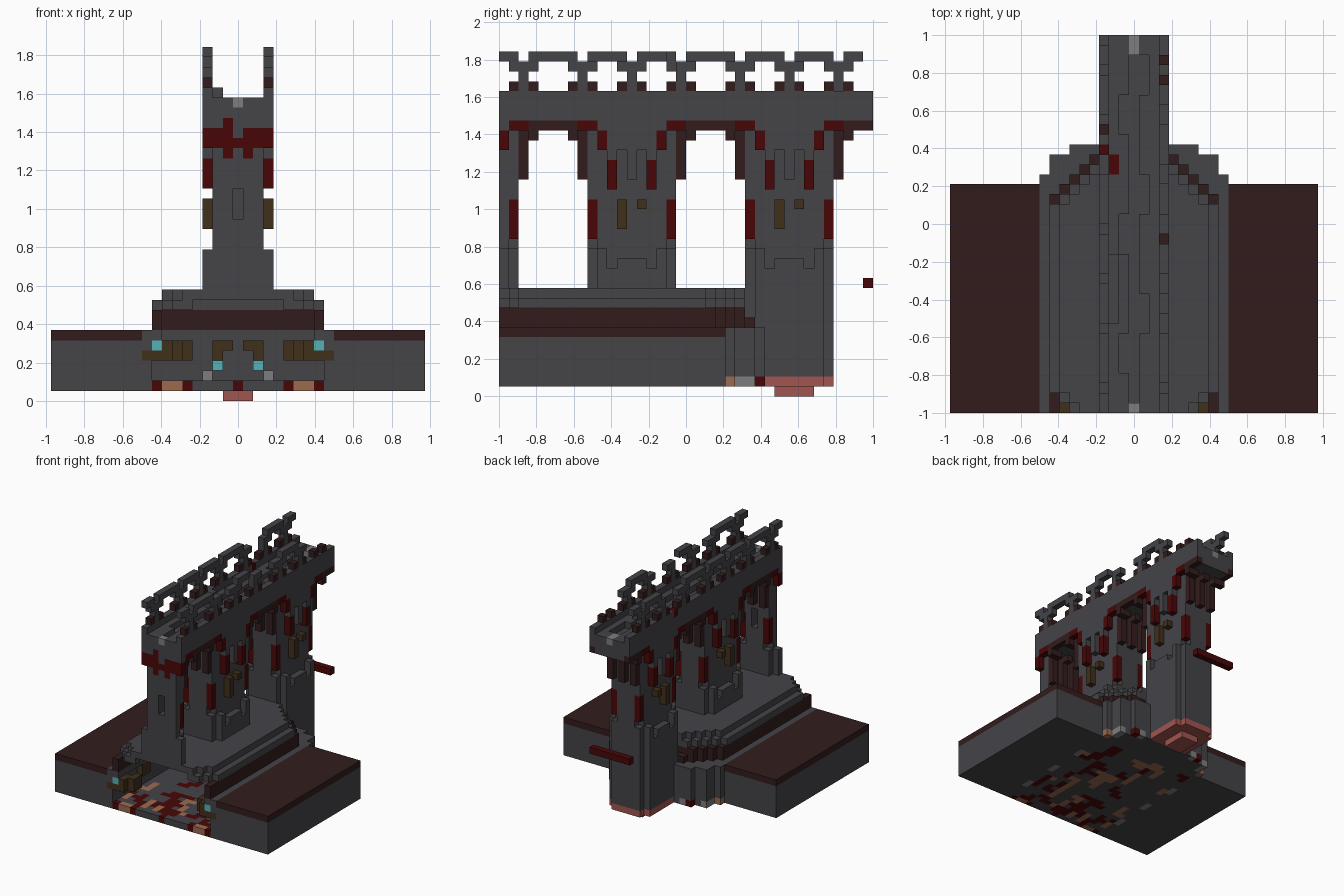
import bpy, bmesh, random

random.seed(11)
if "Cube" in bpy.data.objects:
    bpy.data.objects.remove(bpy.data.objects["Cube"])

U = 2 / 38                     # edge of one block
PALETTE = {                    # display colours, made linear below
    "stone": (70, 70, 74), "dark_soil": (54, 34, 34), "red": (74, 15, 16),
    "moss": (66, 51, 32), "teal": (86, 176, 184), "coral": (160, 85, 80),
    "tan": (154, 106, 80), "pale_stone": (125, 125, 125)}
NAMES = list(PALETTE)
MATS = []
for name, rgb in PALETTE.items():
    mat = bpy.data.materials.new(name)
    col = [(c / 255) ** 2.2 for c in rgb] + [1]
    mat.use_nodes = True
    mat.diffuse_color = col
    mat.node_tree.nodes["Principled BSDF"].inputs["Base Color"].default_value = col
    MATS.append(mat)

cells = {}                     # block position -> (part, colour)


def box(part, col, xs, ys, zs):
    """Fill blocks; x is inclusive about the centre, y and z are half open."""
    for i in range(xs[0], xs[1] + 1):
        for j in range(max(ys[0], 0), min(ys[1], 38)):
            for k in range(*zs):
                cells[i, j, k] = (part, col)


def carve(xs, ys, zs):
    for i in range(xs[0], xs[1] + 1):
        for j in range(*ys):
            for k in range(*zs):
                cells.pop((i, j, k), None)


# Ground slab with a soil layer on top
box("ground", "stone", (-18, 18), (0, 23), (1, 6))
box("ground", "dark_soil", (-18, 18), (0, 23), (6, 7))


# Stepped hill with rounded corners
def low_width(j):
    return 9 if j < 24 else 8 if j < 26 else 6


def high_width(j):
    return min(8, 6 + j, 28 - j)


for j in range(27):
    w, h = low_width(j), high_width(j)
    row = (j, j + 1)
    box("hill", "stone", (-w, w), row, (1, 7))
    s = min(w, 8, h + 2 if j < 2 else h + 1)
    if j < 26:
        box("hill", "dark_soil", (-s, s), row, (7, 8))
    if j < 25:
        box("hill", "dark_soil", (-s, s), row, (8, 9))
        box("hill", "stone", (-h, h), row, (9, 10))
        box("hill", "stone", (1 - h, h - 1), row, (10, 11))

# Open cave inside the hill, ending at the back wall
for j in range(22):
    h = high_width(j)
    row = (j, j + 1)
    carve((-8, 8), row, (2, 6))
    carve((-7, 7), row, (6, 9))
    carve((2 - h, h - 2), row, (9, 10))

# Cave floor with winding veins: tan cores with red rims
for n in range(44):
    i, j = random.randint(-8, 8), random.randint(0, 21)
    for step in range(random.randint(3, 6)):
        if abs(i) < 9 and 0 <= j < 22:
            cells[i, j, 1] = ("cave_floor", "tan" if n % 2 and step < 4 else "red")
        if random.random() < 0.4:
            i += 1 if n % 3 else -1
        else:
            j += 1
for i in range(-9, 10):
    cells[i, 0, 1] = ("cave_floor", {6: "tan", 7: "tan", 8: "red", 5: "red",
                                     0: "red"}.get(abs(i), "stone"))
for s in (-1, 1):
    for i, j, col in ((9, 23, "tan"), (8, 24, "pale_stone"), (8, 25, "pale_stone"),
                      (6, 26, "red"), (5, 26, "pale_stone")):
        cells[s * i, j, 1] = ("cave_floor", col)
    for j in (4, 10, 16):
        box("cave_floor", "pale_stone", (s * 9, s * 9), (j, j + 2), (1, 2))

# Moss and crystals at the cave mouth and on its back wall
for s in (-1, 1):
    for i, j, a, b in ((9, 0, 4, 5), (8, 0, 4, 6), (7, 0, 4, 6), (6, 1, 4, 6),
                       (8, 6, 4, 6), (8, 13, 4, 6), (5, 20, 4, 6),
                       (2, 20, 4, 6), (1, 20, 5, 6)):
        box("cave_moss", "moss", (s * i, s * i), (j, j + 2), (a, b))
    cells[s * 8, 0, 5] = ("cave_crystal", "teal")
    cells[s * 2, 19, 3] = ("cave_crystal", "teal")
    cells[s * 3, 19, 2] = ("cave_pebble", "pale_stone")

# Bridge deck with a corbel course, raised edges and a winding channel
box("deck", "stone", (-2, 2), (0, 38), (27, 28))
box("deck", "stone", (-3, 3), (0, 38), (28, 30))
for s in (-3, 3):
    box("corbel_course", "dark_soil", (s, s), (0, 38), (27, 28))
    box("deck_edge", "stone", (s, s), (0, 38), (30, 31))
box("deck_edge", "stone", (-2, -2), (9, 16), (30, 31))
box("deck_patch", "red", (-3, -3), (26, 27), (30, 31))
box("deck_patch", "red", (-2, -2), (24, 26), (29, 30))
for j in range(1, 36):
    wide = (j // 4) % 3
    carve((-1 if wide == 1 else 0, 1 if wide == 2 else 0), (j, j + 1), (29, 30))
box("channel_end", "pale_stone", (0, 0), (0, 1), (29, 30))
box("channel_end", "pale_stone", (0, 0), (36, 38), (29, 30))


# Bridge piers with cut corners, the front one sliced by the front edge
def pier(c, foot):
    lo, hi = c - 4, c + 5
    for i in (-2, 0, 2):
        box("arch_rib", "dark_soil", (i, i), (lo - 1, hi + 1), (22, 26))
        box("arch_rib", "dark_soil", (i, i), (lo - 2, hi + 2), (26, 27))
    box("pier", "stone", (-1, 1), (lo, hi), (11, 27))
    box("pier", "stone", (-2, 2), (lo + 1, hi - 1), (13, 27))
    box("pier", "stone", (-2, 2), (lo, hi), (foot, 15))
    box("pier", "stone", (-3, 3), (lo + 1, hi - 1), (foot, 13))
    for s in (-1, 1):
        x = (3 * s, 3 * s)
        for d, top in ((3, 15), (2, 13), (1, 14), (0, 14)):
            for y in (c - d, c + d):
                box("pier_collar", "stone", x, (y, y + 1), (13, top))
        box("corbel", "stone", x, (c - 1, c + 2), (25, 28))
        box("corbel", "stone", x, (c, c + 1), (22, 25))
        for d, a, b, col in ((2, 21, 24, "red"), (2, 24, 28, "stone"),
                             (3, 25, 27, "red"), (3, 27, 28, "stone"),
                             (4, 27, 28, "red"), (5, 27, 28, "red"),
                             (6, 26, 28, "dark_soil")):
            for y in (c - d, c + d):
                box("hanging_block", col, x, (y, y + 1), (a, b))
        for y in (lo, hi - 1):
            box("corner_block", "stone", (2 * s, 2 * s), (y, y + 1), (20, 27))
            box("corner_block", "red", (2 * s, 2 * s), (y, y + 1), (16, 20))
        box("moss_strip", "moss", x, (c - 1, c), (17, 20))
        box("moss_strip", "moss", x, (c + 1, c + 2), (19, 20))


for centre, foot in ((-3, 11), (13, 11), (29, 1)):
    pier(centre, foot)

# Window and red frieze on the front pier
carve((0, 0), (0, 2), (18, 21))
box("frieze", "red", (-3, 3), (0, 1), (25, 27))
box("frieze", "stone", (0, 0), (0, 1), (26, 27))
box("frieze", "red", (-1, -1), (0, 1), (27, 28))
for i in (-1, 1):
    box("frieze", "red", (i, i), (0, 1), (24, 25))

# Coral foot below the rear pier
box("pier_foot", "coral", (-3, 3), (27, 33), (1, 2))
box("pier_foot", "coral", (-2, 2), (33, 34), (1, 2))
box("pier_foot", "coral", (-1, 1), (28, 32), (0, 1))

# Railings: forked posts joined by broken top bars
POSTS = (2, 8, 13, 18, 24, 29, 34)
for s in (-3, 3):
    x = (s, s)
    for n, j in enumerate(POSTS):
        for y in (j - 1, j + 1):
            box("rail_base", "dark_soil", x, (y, y + 1), (31, 32))
        if n == 6 and s > 0:   # this last post is lost
            continue
        box("rail_post", "stone", x, (j, j + 1), (31, 34))
        box("rail_fork", "stone", x, (j - 1, j + 2), (33, 34))
        if n == 6:
            box("rail_bar", "stone", x, (j + 1, 37), (34, 35))
        elif (n % 2 == 0) == (s > 0) or n in (0, 2):
            box("rail_bar", "stone", x, (j + 1, POSTS[n + 1]), (34, 35))
    box("rail_bar", "stone", x, (0, 2), (34, 35))
carve((3, 3), (17, 18), (33, 35))
carve((-3, -3), (28, 29), (33, 35))

# Loose beam behind the rear pier
box("floating_beam", "red", (-3, 3), (37, 38), (11, 12))

# Turn the blocks of each part into one clean outer surface
AXES = [(a, d) for a in range(3) for d in (0, 1)]
for part in sorted({p for p, c in cells.values()}):
    bm = bmesh.new()
    verts = {}

    def vert(p):
        if p not in verts:
            verts[p] = bm.verts.new(((p[0] - 0.5) * U, (p[1] - 19) * U, p[2] * U))
        return verts[p]

    for pos, (owner, col) in cells.items():
        if owner != part:
            continue
        for a, d in AXES:
            near = list(pos)
            near[a] += 2 * d - 1
            if tuple(near) in cells:
                continue
            ring = []
            for u, v in ((0, 0), (1, 0), (1, 1), (0, 1)):
                q = list(pos)
                q[a] += d
                q[(a + 1) % 3] += u
                q[(a + 2) % 3] += v
                ring.append(vert(tuple(q)))
            face = bm.faces.new(ring if d else ring[::-1])
            face.material_index = NAMES.index(col)
    bmesh.ops.dissolve_limit(bm, angle_limit=0.01, verts=bm.verts[:],
                             edges=bm.edges[:], delimit={"MATERIAL"})
    mesh = bpy.data.meshes.new(part)
    bm.to_mesh(mesh)
    bm.free()
    for mat in MATS:
        mesh.materials.append(mat)
    bpy.context.collection.objects.link(bpy.data.objects.new(part, mesh))
